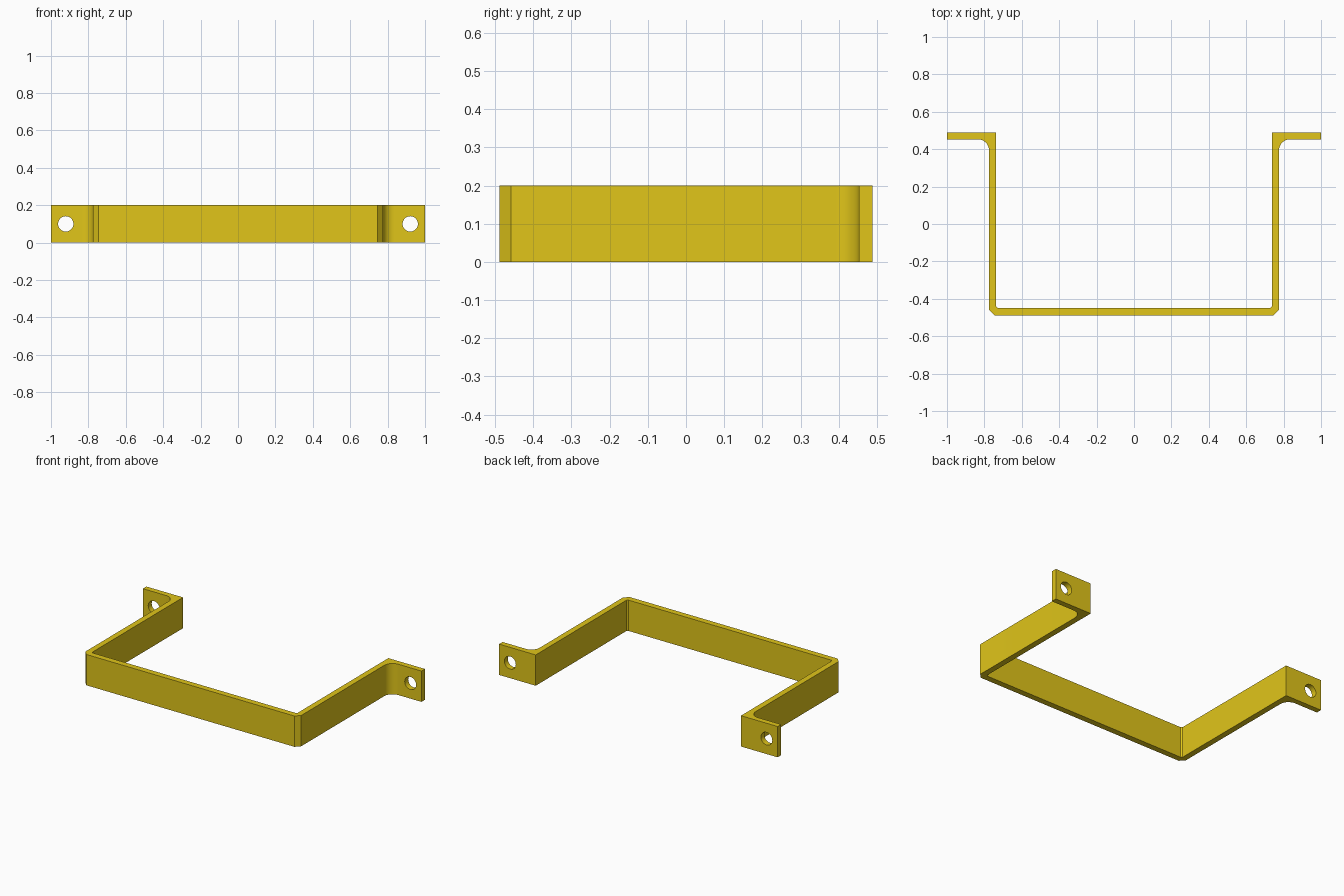
import bpy, bmesh, math
from mathutils import Matrix

if "Cube" in bpy.data.objects:
    bpy.data.objects.remove(bpy.data.objects["Cube"])

HEIGHT = 0.2
HOLE_X, HOLE_R = 0.921, 0.041
FILLET = 0.06
WALL, FLANGE = 0.775, 0.453   # outer arm face, front face of flange

# Right half of the strap profile, seen from above
outer = [(0.747, -0.488), (WALL, -0.459)]
cx, cy = WALL + FILLET, FLANGE - FILLET
for i in range(13):
    a = math.pi - i / 12 * math.pi / 2
    outer.append((cx + FILLET * math.cos(a), cy + FILLET * math.sin(a)))
half = outer + [(1.0, FLANGE), (1.0, 0.489), (0.737, 0.489),
                (0.737, -0.440), (0.729, -0.449)]
profile = half + [(-x, y) for x, y in reversed(half)]

# Strap: extrude the mirrored profile upwards
bm = bmesh.new()
face = bm.faces.new([bm.verts.new((x, y, 0)) for x, y in profile])
top = bmesh.ops.extrude_face_region(bm, geom=[face])["geom"]
bmesh.ops.translate(bm, vec=(0, 0, HEIGHT),
                    verts=[g for g in top if isinstance(g, bmesh.types.BMVert)])
bmesh.ops.recalc_face_normals(bm, faces=bm.faces)
mesh = bpy.data.meshes.new("bracket")
bm.to_mesh(mesh)
bm.free()
bracket = bpy.data.objects.new("bracket", mesh)
bpy.context.collection.objects.link(bracket)

# Screw hole cutters, one through each flange
bm = bmesh.new()
for side in (-1, 1):
    bmesh.ops.create_cone(
        bm, cap_ends=True, segments=32, radius1=HOLE_R, radius2=HOLE_R, depth=0.2,
        matrix=Matrix.Translation((side * HOLE_X, 0.47, HEIGHT / 2))
        @ Matrix.Rotation(math.pi / 2, 4, 'X'))
cut_mesh = bpy.data.meshes.new("hole_cutter")
bm.to_mesh(cut_mesh)
bm.free()
cutter = bpy.data.objects.new("hole_cutter", cut_mesh)
bpy.context.collection.objects.link(cutter)
cutter.hide_render = True

mod = bracket.modifiers.new("screw_holes", 'BOOLEAN')
mod.object = cutter
mod.operation = 'DIFFERENCE'
mod.solver = 'EXACT'
bpy.context.view_layer.objects.active = bracket
bracket.select_set(True)
bpy.ops.object.modifier_apply(modifier=mod.name)
bpy.data.objects.remove(cutter)
bpy.ops.object.shade_smooth_by_angle(angle=math.radians(30))

# Yellow finish
yellow = bpy.data.materials.new("yellow")
yellow.diffuse_color = (0.75, 0.56, 0.01, 1)
yellow.use_nodes = True
yellow.node_tree.nodes["Principled BSDF"].inputs["Base Color"].default_value = yellow.diffuse_color
bracket.data.materials.clear()
bracket.data.materials.append(yellow)
